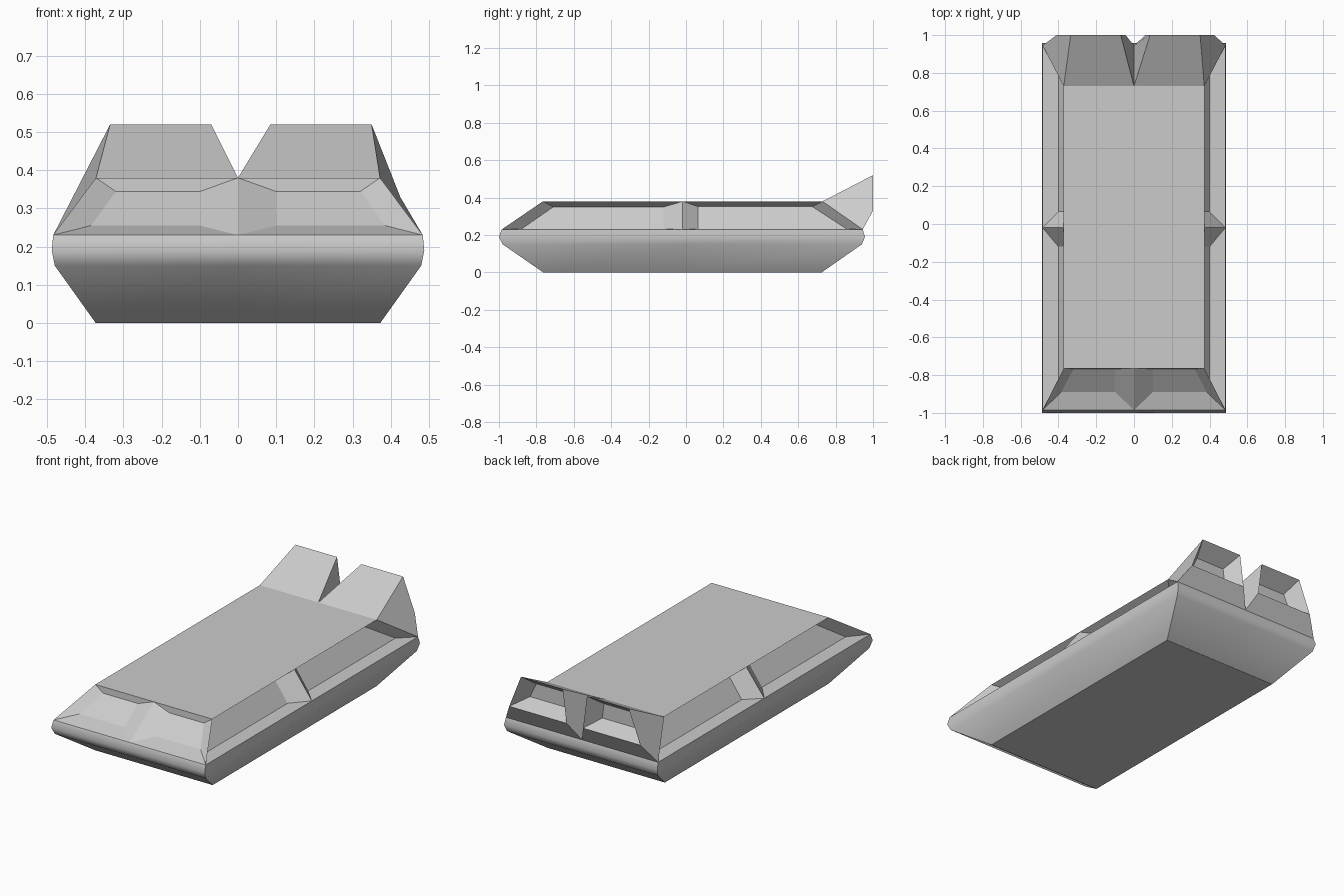
import bpy
import bmesh

if "Cube" in bpy.data.objects:
    bpy.data.objects.remove(bpy.data.objects["Cube"])

bm = bmesh.new()


def ring(x, front, back, z):
    # rectangle with a midpoint on every side
    mid = (front + back) / 2
    pts = [(-x, front), (0, front), (x, front), (x, mid),
           (x, back), (0, back), (-x, back), (-x, mid)]
    return [bm.verts.new((px, py, z)) for px, py in pts]


def bridge(a, b):
    n = len(a)
    return [bm.faces.new((a[i], a[(i + 1) % n], b[(i + 1) % n], b[i])) for i in range(n)]


def panel(quad, *steps):
    # step a panel in or out through successive quads and cap it
    for coords in steps:
        new = [bm.verts.new(c) for c in coords]
        bridge(quad, new)
        quad = new
    bm.faces.new(quad)


def mirrored(coords, shift=0.0):
    # flip across x and keep the winding
    return [(2 * shift - coords[i][0], coords[i][1], coords[i][2]) for i in (1, 0, 3, 2)]


# lower hull with rounded waist
rings = [ring(0.373, -0.763, 0.725, 0.0),
         ring(0.480, -0.98, 0.94, 0.15),
         ring(0.488, -1.0, 0.957, 0.19),
         ring(0.484, -0.985, 0.945, 0.23)]
bm.faces.new(rings[0][::-1])
for a, b in zip(rings, rings[1:]):
    for f in bridge(a, b):
        f.smooth = True

# flat deck
low = rings[-1]
top = ring(0.372, -0.765, 0.73, 0.38)
bm.faces.new(top)


def both(i, coords_list, shift=0.0):
    # the panel on the right half and its twin on the left half
    for side, k in ((1, i), (-1, (1 - i) % 8)):
        quad = [low[k], low[(k + 1) % 8], top[(k + 1) % 8], top[k]]
        panel(quad, *[c if side == 1 else mirrored(c, shift) for c in coords_list])


# recessed front panels
both(1, [[(0.10, -0.89, 0.255), (0.385, -0.89, 0.255),
          (0.32, -0.767, 0.344), (0.10, -0.767, 0.344)]])

# recessed side panels, front and rear
both(2, [[(0.40, -0.88, 0.232), (0.40, -0.12, 0.232),
          (0.315, -0.12, 0.35), (0.315, -0.71, 0.35)]])
both(3, [[(0.40, 0.065, 0.232), (0.40, 0.86, 0.232),
          (0.315, 0.675, 0.352), (0.315, 0.065, 0.352)]])

# raised rear fins with hollow ends
both(4, [[(0.425, 1.0, 0.33), (0.06, 1.0, 0.33),
          (0.085, 1.0, 0.52), (0.35, 1.0, 0.52)],
         [(0.355, 0.91, 0.37), (0.12, 0.91, 0.37),
          (0.13, 0.91, 0.455), (0.315, 0.91, 0.455)]], shift=0.0075)

# crisp edges around the smooth waist
bmesh.ops.recalc_face_normals(bm, faces=bm.faces[:])
for e in bm.edges:
    a, b = e.verts
    level = abs(a.co.z - b.co.z) < 1e-5
    corner = not level and abs(a.co.x) > 0.3 and min(abs(a.co.y - y) for y in (-0.763, -0.98, -1, -0.985, 0.725, 0.94, 0.957, 0.945)) < 0.002
    waist = level and 0.1 < a.co.z < 0.2
    e.smooth = waist or not (level or corner)

mesh = bpy.data.meshes.new("hull")
bm.to_mesh(mesh)
bm.free()
bpy.context.collection.objects.link(bpy.data.objects.new("hull", mesh))
